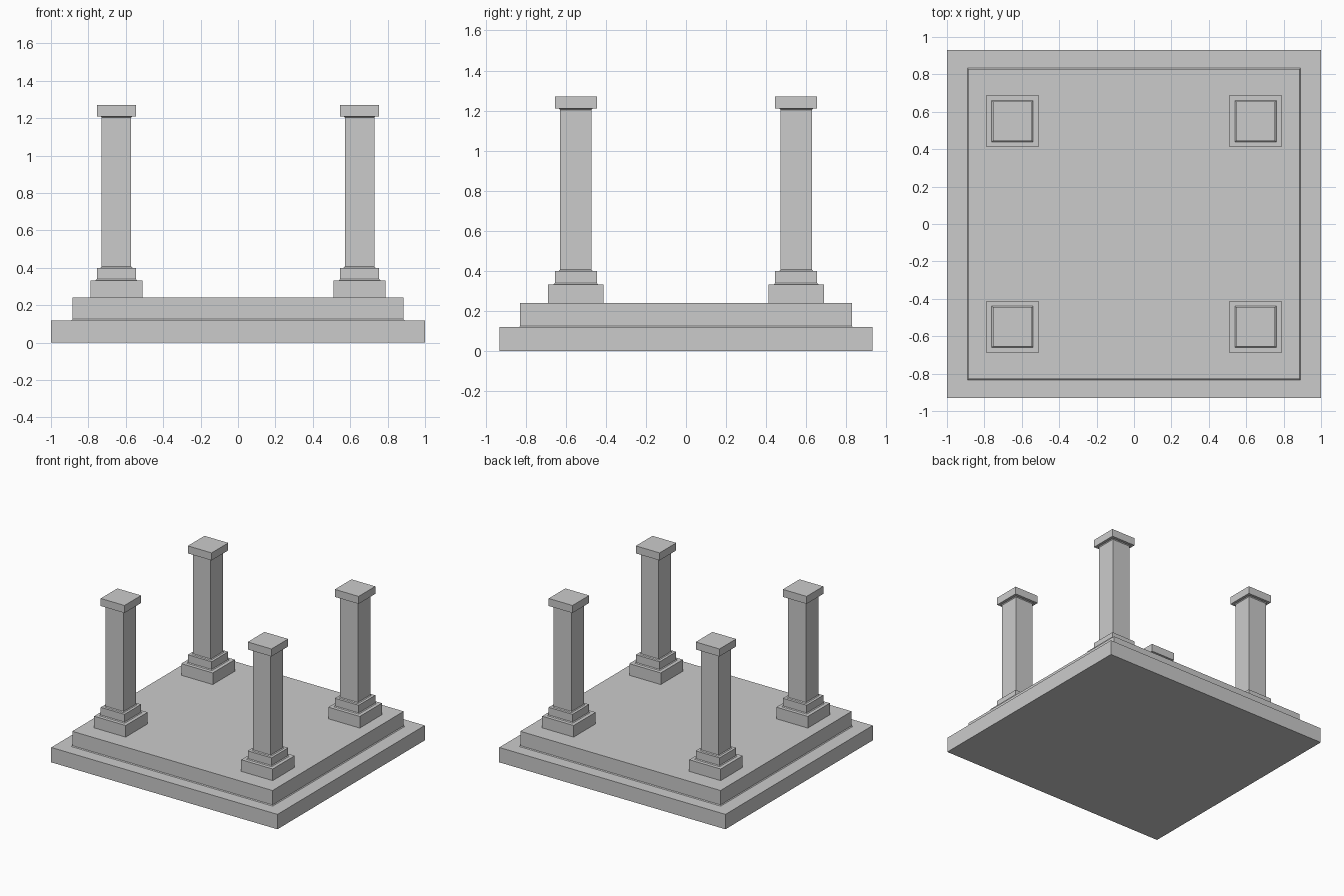
import bpy, bmesh

if "Cube" in bpy.data.objects:
    bpy.data.objects.remove(bpy.data.objects["Cube"])

F = 0.006  # small chamfer where one block meets the next


def stack(name, cx, cy, rings):
    """Closed solid lofted through rectangular rings (half x, half y, z)."""
    bm = bmesh.new()
    loops = [[bm.verts.new((cx + sx * hx, cy + sy * hy, z))
              for sx, sy in ((-1, -1), (1, -1), (1, 1), (-1, 1))]
             for hx, hy, z in rings]
    for a, b in zip(loops, loops[1:]):
        for i in range(4):
            j = (i + 1) % 4
            bm.faces.new((a[i], a[j], b[j], b[i]))
    bm.faces.new(loops[0][::-1])
    bm.faces.new(loops[-1])
    bmesh.ops.recalc_face_normals(bm, faces=bm.faces)
    me = bpy.data.meshes.new(name)
    bm.to_mesh(me)
    bm.free()
    ob = bpy.data.objects.new(name, me)
    bpy.context.collection.objects.link(ob)
    return ob


# Two-step platform
stack("stepped_platform", 0, 0, [
    (1.0, 0.93, 0), (1.0, 0.93, 0.119),
    (0.885 + F, 0.828 + F, 0.119), (0.885, 0.828, 0.119 + F),
    (0.885, 0.828, 0.24)])

# Column profile: plinth, upper base, shaft, capital (half width, height)
profile = [(0.139, 0.24), (0.139, 0.333),
           (0.105 + F, 0.333), (0.105, 0.333 + F), (0.105, 0.40),
           (0.079 + F, 0.40), (0.079, 0.40 + F),
           (0.079, 1.21 - F), (0.079 + F, 1.21),
           (0.105, 1.21), (0.105, 1.27)]

# Four corner columns
for side, sx in (("left", -1), ("right", 1)):
    for depth, sy in (("front", -1), ("back", 1)):
        stack(f"{depth}_{side}_column", sx * 0.65, sy * 0.55,
              [(h, h, z) for h, z in profile])
